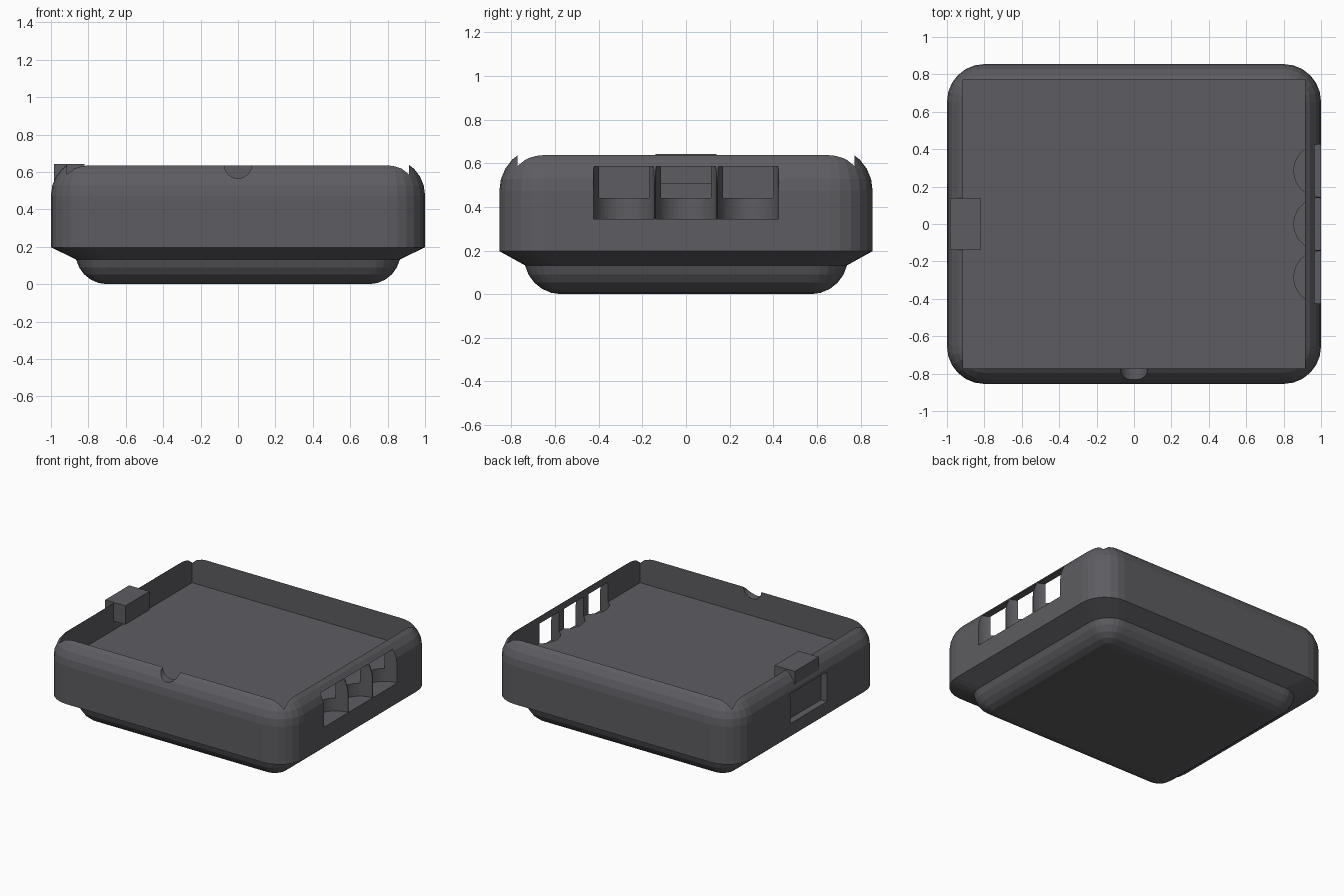
import bpy, bmesh, math

if "Cube" in bpy.data.objects:
    bpy.data.objects.remove(bpy.data.objects["Cube"])

SEG = 6  # facets per quarter round

grey = bpy.data.materials.new("dark grey plastic")
grey.diffuse_color = (0.11, 0.108, 0.12, 1)
grey.use_nodes = True
grey.node_tree.nodes["Principled BSDF"].inputs["Base Color"].default_value = grey.diffuse_color


def finish(bm, name):
    bmesh.ops.recalc_face_normals(bm, faces=bm.faces[:])
    me = bpy.data.meshes.new(name)
    bm.to_mesh(me)
    bm.free()
    me.materials.append(grey)
    ob = bpy.data.objects.new(name, me)
    bpy.context.collection.objects.link(ob)
    return ob


def box(name, lo, hi):
    bm = bmesh.new()
    bmesh.ops.create_cube(bm, size=1)
    for v in bm.verts:
        v.co = [lo[i] + (v.co[i] + 0.5) * (hi[i] - lo[i]) for i in range(3)]
    return finish(bm, name)


def cylinder(name, r, depth, loc, rot=(0, 0, 0)):
    bpy.ops.mesh.primitive_cylinder_add(vertices=48, radius=r, depth=depth, location=loc, rotation=rot)
    ob = bpy.context.object
    ob.name = name
    ob.data.materials.append(grey)
    return ob


def ring(bm, cx, cy, r, z):
    """Rounded rectangle: corner centres at +-cx, +-cy with radius r."""
    out = []
    for q, (sx, sy) in enumerate([(1, 1), (-1, 1), (-1, -1), (1, -1)]):
        for i in range(SEG + 1):
            a = math.pi / 2 * (q + i / SEG)
            out.append(bm.verts.new((sx * cx + r * math.cos(a), sy * cy + r * math.sin(a), z)))
    return out


# Shell: rounded foot, sloping ledge and rounded upper body in one skin
bm = bmesh.new()
rings = []
foot_end = math.acos(1 - 0.132 / 0.17)
for i in range(SEG):
    a = max(foot_end * i / (SEG - 1), 1e-3)
    rings.append(ring(bm, 0.70, 0.572, 0.17 * math.sin(a), 0.17 * (1 - math.cos(a))))
rings.append(ring(bm, 0.80, 0.655, 0.20, 0.197))
for i in range(SEG + 1):
    a = min(math.pi / 2 * i / SEG, math.pi / 2 - 1e-3)
    rings.append(ring(bm, 0.80, 0.655, 0.20 * math.cos(a), 0.475 + 0.20 * math.sin(a)))
n = len(rings[0])
for lo, hi in zip(rings, rings[1:]):
    for i in range(n):
        j = (i + 1) % n
        bm.faces.new((lo[i], lo[j], hi[j], hi[i]))
bm.faces.new(rings[0][::-1])
bm.faces.new(rings[-1])
bmesh.ops.remove_doubles(bm, verts=bm.verts[:], dist=0.0005)
shell = finish(bm, "shell")

# Cutters: cavity, three side scallops, front notch, left port recess
cutters = [box("cavity_cutter", (-0.915, -0.773, 0.44), (0.915, 0.773, 1.0))]
for k in (-1, 0, 1):
    cutters.append(cylinder("scallop_cutter", 0.14, 0.24, (0.995, 0.285 * k, 0.465)))
cutters.append(cylinder("notch_cutter", 0.073, 0.3, (0, -0.85, 0.638), (math.pi / 2, 0, 0)))
cutters.append(box("port_cutter", (-1.1, -0.213, 0.29), (-0.95, 0.213, 0.505)))

for c in cutters:
    c.hide_render = True
    m = shell.modifiers.new("cut", 'BOOLEAN')
    m.operation = 'DIFFERENCE'
    m.solver = 'EXACT'
    m.object = c
    bpy.context.view_layer.objects.active = shell
    bpy.ops.object.modifier_apply(modifier=m.name)
    bpy.data.objects.remove(c)

# Latch block on the left rim
box("latch_block", (-0.985, -0.14, 0.505), (-0.82, 0.14, 0.643))
